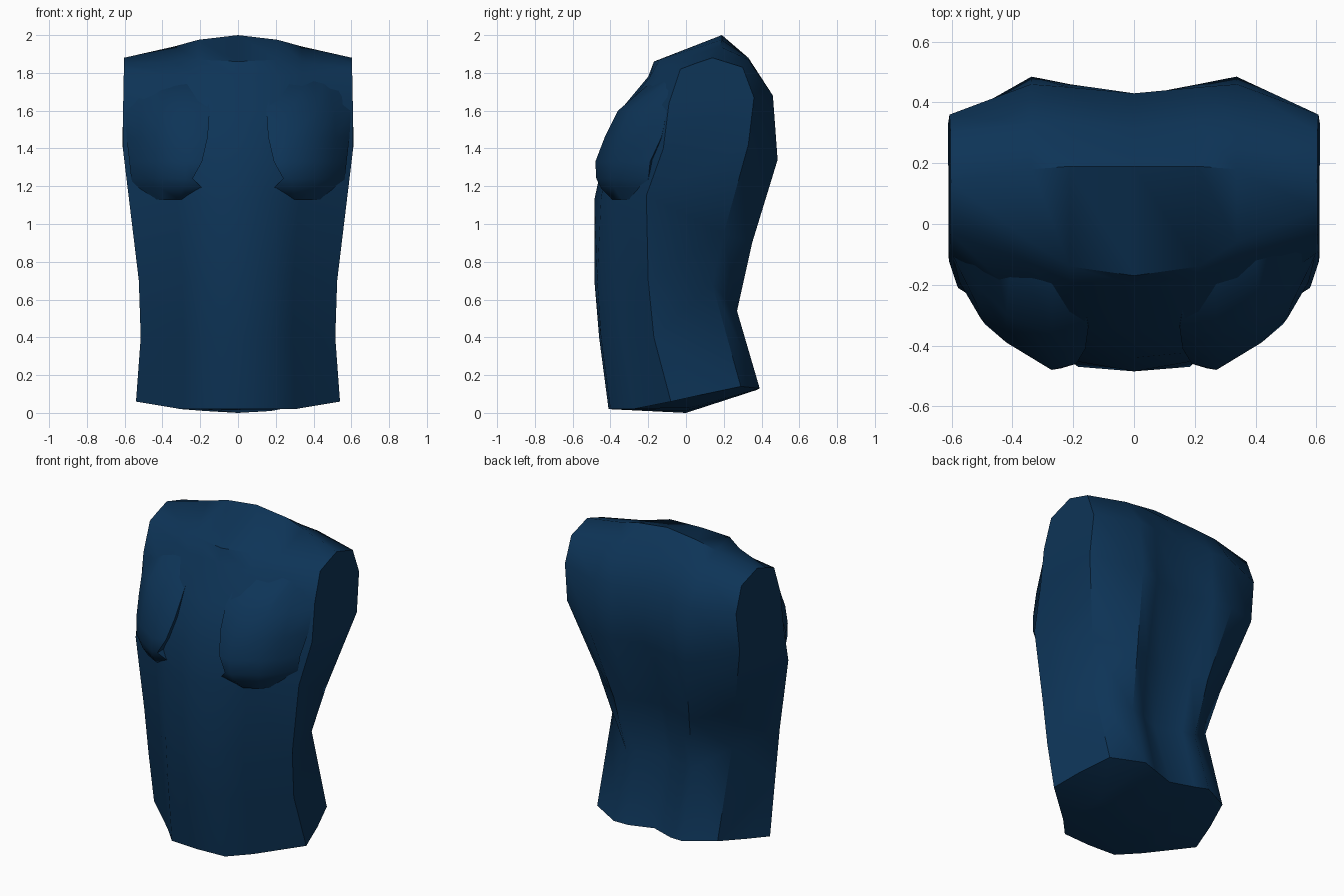
import bpy
import bmesh
from math import radians

old = bpy.data.objects.get("Cube")
if old:
    bpy.data.objects.remove(old, do_unlink=True)

# One flat navy material for the whole body
navy = bpy.data.materials.new("navy blue")
navy.use_nodes = True
navy.diffuse_color = (0.004, 0.034, 0.095, 1)
navy.node_tree.nodes["Principled BSDF"].inputs["Base Color"].default_value = navy.diffuse_color


def loft(name, sections, angle):
    """Skin a row of closed sections, cap both ends and shade by angle."""
    bm = bmesh.new()
    loops = [[bm.verts.new(p) for p in section] for section in sections]
    for a, b in zip(loops, loops[1:]):
        for i in range(len(a)):
            j = (i + 1) % len(a)
            bm.faces.new((a[i], a[j], b[j], b[i]))
    # Each cap is a ladder of quads between the two halves of its section
    for cap in (loops[0], loops[-1]):
        for i in range(len(cap) // 2 - 1):
            bm.faces.new((cap[i], cap[i + 1], cap[-i - 2], cap[-i - 1]))
    bmesh.ops.recalc_face_normals(bm, faces=bm.faces)
    mesh = bpy.data.meshes.new(name)
    bm.to_mesh(mesh)
    bm.free()
    mesh.materials.append(navy)
    obj = bpy.data.objects.new(name, mesh)
    bpy.context.collection.objects.link(obj)
    bpy.ops.object.select_all(action="DESELECT")
    obj.select_set(True)
    bpy.context.view_layer.objects.active = obj
    bpy.ops.object.shade_smooth_by_angle(angle=radians(angle))


# Half width of the body by height
WIDTHS = [(0, .54), (.06, .54), (.4, .515), (.7, .525), (1.42, .612), (1.88, .603), (2, .6)]


def half_width(z):
    for (z0, w0), (z1, w1) in zip(WIDTHS, WIDTHS[1:]):
        if z <= z1:
            return w0 + (w1 - w0) * (z - z0) / (z1 - z0)
    return WIDTHS[-1][1]


# Lengthwise profiles (y, z): up the front, over the shoulder, down the back
center = [(-.41, .02), (-.46, .4), (-.485, .7), (-.485, 1.13),
          (-.44, 1.34), (-.35, 1.6), (-.2, 1.78), (-.17, 1.86),
          (.19, 2), (.31, 1.88), (.43, 1.68), (.42, 1.34),
          (.26, .9), (.19, .54), (.32, .12), (0, 0)]
inner = [(-.4, .02), (-.45, .4), (-.47, .7), (-.45, 1.13),
         (-.42, 1.34), (-.33, 1.6), (-.19, 1.78), (-.14, 1.87),
         (.19, 1.975), (.33, 1.88), (.45, 1.68), (.46, 1.34),
         (.32, .9), (.26, .54), (.37, .12), (0, .01)]
outer = [(-.28, .02), (-.34, .4), (-.37, .7), (-.37, 1.13),
         (-.34, 1.36), (-.28, 1.6), (-.13, 1.79), (-.06, 1.86),
         (.18, 1.94), (.33, 1.87), (.46, 1.68), (.485, 1.34),
         (.35, .9), (.27, .54), (.39, .13), (.03, .03)]
side = [(-.08, .06), (-.17, .4), (-.2, .7), (-.21, 1.15),
        (-.12, 1.4), (-.09, 1.64), (-.03, 1.82), (.05, 1.85),
        (.14, 1.88), (.3, 1.83), (.36, 1.67), (.33, 1.42),
        (.2, .95), (.14, .68), (.29, .14), (.1, .1)]
# The lower back narrows along each profile
TAPER = [1] * 12 + [.87, .81, .8, .92]

# Torso from one flank to the other
stations = [(1, side), (.56, outer), (.35, inner), (0, center)]
stations += [(-f, profile) for f, profile in reversed(stations[:-1])]
loft("torso", [[(f * t * half_width(z), y, z) for t, (y, z) in zip(TAPER, profile)]
               for f, profile in stations], 45)

# Chest muscles: level rows of (x, y) from breastbone round to the armpit
chest_rows = [
    (1.13, [(.26, -.38), (.31, -.39), (.4, -.34), (.46, -.27), (.5, -.2)]),
    (1.19, [(.19, -.44), (.29, -.45), (.41, -.38), (.5, -.26), (.55, -.2)]),
    (1.24, [(.24, -.475), (.28, -.475), (.42, -.39), (.49, -.33), (.565, -.2)]),
    (1.33, [(.19, -.46), (.27, -.48), (.42, -.39), (.505, -.31), (.575, -.19)]),
    (1.46, [(.16, -.41), (.27, -.43), (.42, -.36), (.515, -.27), (.59, -.13)]),
    (1.6, [(.15, -.34), (.27, -.36), (.42, -.3), (.51, -.21), (.598, -.1)]),
    (1.79, [(.18, -.17), (.27, -.14), (.4, -.08), (.47, -.04), (.55, 0)]),
]


def chest_section(sign, z, row):
    # A point hidden in the torso closes each row
    return [(sign * x, y, z) for x, y in row + [(row[0][0], 0)]]


for sign, label in ((1, "left"), (-1, "right")):
    loft(label + "_chest_muscle",
         [chest_section(sign, z, row) for z, row in chest_rows], 45)
